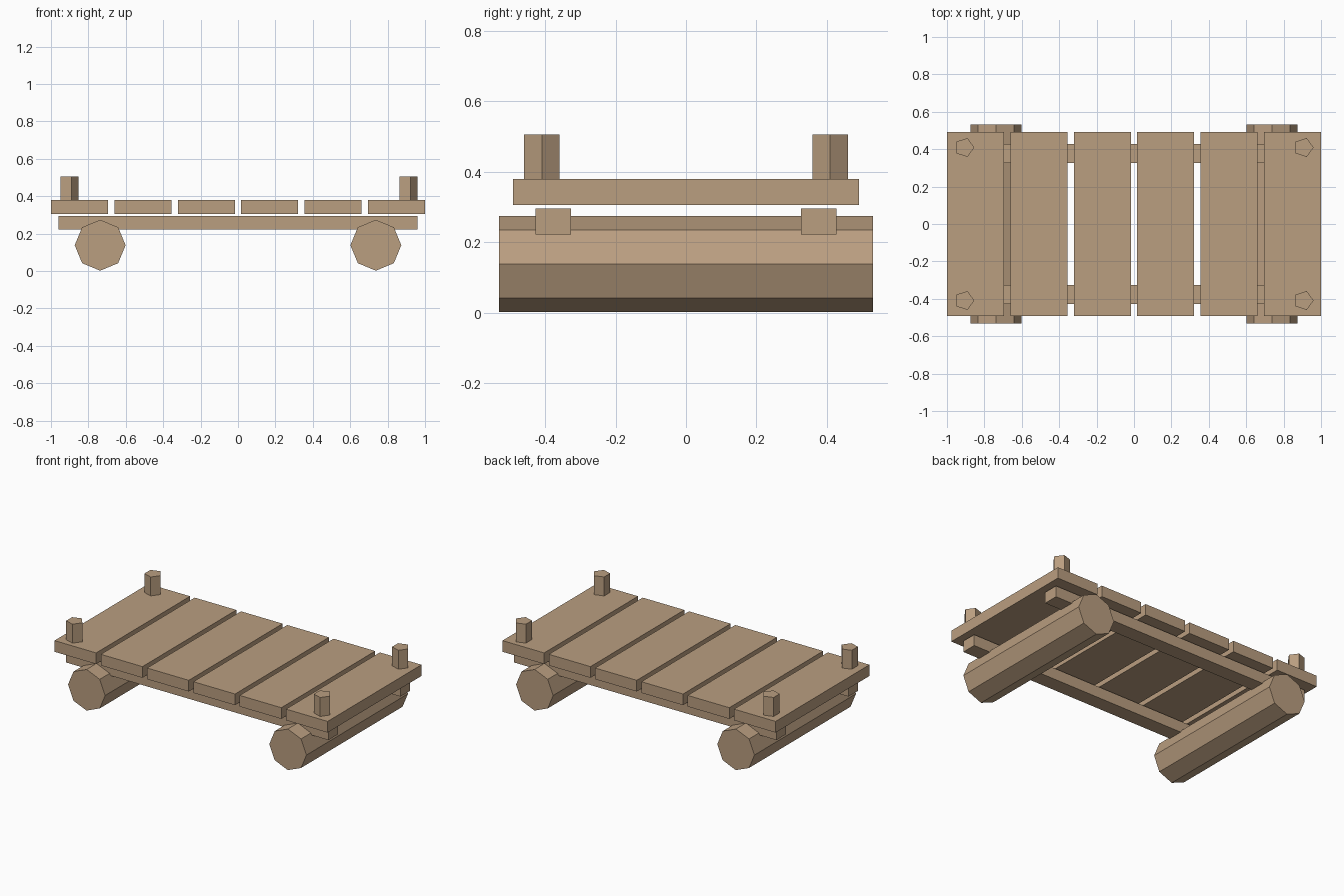
import bpy, bmesh, math
from mathutils import Matrix

if "Cube" in bpy.data.objects:
    bpy.data.objects.remove(bpy.data.objects["Cube"])

wood = bpy.data.materials.new("light_wood")
wood.diffuse_color = (0.49, 0.342, 0.216, 1)
wood.use_nodes = True
wood.node_tree.nodes["Principled BSDF"].inputs["Base Color"].default_value = wood.diffuse_color


def finish(name, bm):
    mesh = bpy.data.meshes.new(name)
    bmesh.ops.recalc_face_normals(bm, faces=bm.faces)
    bm.to_mesh(mesh)
    bm.free()
    mesh.materials.append(wood)
    obj = bpy.data.objects.new(name, mesh)
    bpy.context.collection.objects.link(obj)
    return obj


def box(name, centre, size):
    bm = bmesh.new()
    bmesh.ops.create_cube(bm, size=1, matrix=Matrix.Translation(centre) @ Matrix.Diagonal((*size, 1)))
    return finish(name, bm)


def prism(name, sides, radius, length, centre, along_y=False):
    """Closed prism with its first corner on +x, along z or along y."""
    bm = bmesh.new()
    ring = [bm.verts.new((radius * math.cos(2 * math.pi * i / sides),
                          radius * math.sin(2 * math.pi * i / sides),
                          -length / 2)) for i in range(sides)]
    base = bm.faces.new(ring)
    top = bmesh.ops.extrude_face_region(bm, geom=[base], use_keep_orig=True)["geom"]
    bmesh.ops.translate(bm, vec=(0, 0, length),
                        verts=[v for v in top if isinstance(v, bmesh.types.BMVert)])
    turn = Matrix.Rotation(math.pi / 2, 4, "X") if along_y else Matrix.Identity(4)
    bm.transform(Matrix.Translation(centre) @ turn)
    return finish(name, bm)


# Six deck planks
for i in range(6):
    box(f"deck_plank_{i + 1}", ((i - 2.5) * 0.339, 0, 0.3425), (0.305, 0.982, 0.074))

# Two long rails under the deck
for y, side in ((-0.377, "front"), (0.377, "back")):
    box(f"{side}_rail", (0, y, 0.258), (1.922, 0.1, 0.074))

# Two octagonal log rollers
for x, side in ((-0.737, "left"), (0.737, "right")):
    prism(f"{side}_log", 8, 0.136, 1.062, (x, 0, 0.138), along_y=True)

# Four pentagonal corner posts
for x, side in ((-0.907, "left"), (0.907, "right")):
    for y, end in ((-0.409, "front"), (0.409, "back")):
        prism(f"{end}_{side}_post", 5, 0.053, 0.126, (x, y, 0.442))
